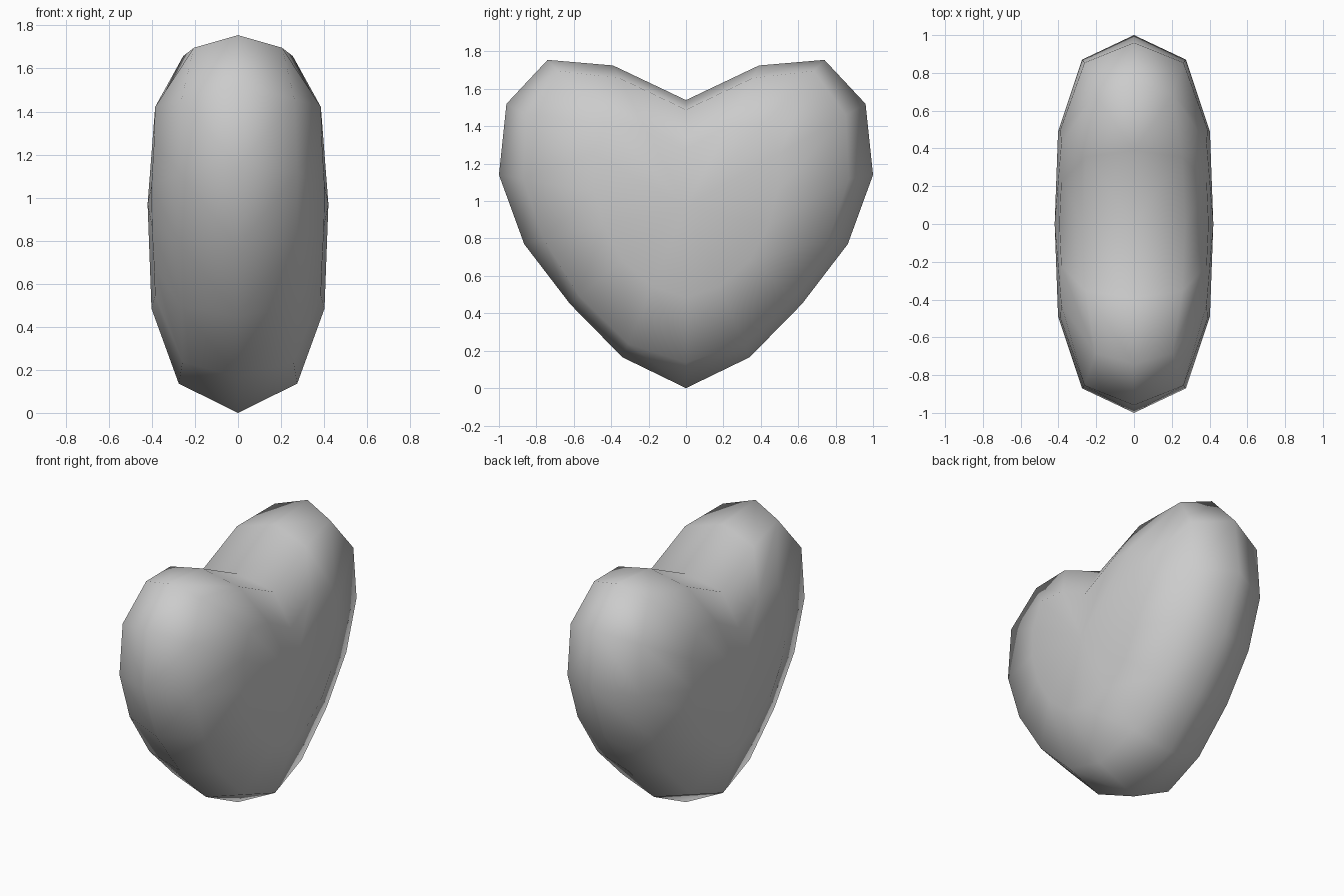
import bpy, bmesh

if "Cube" in bpy.data.objects:
    bpy.data.objects.remove(bpy.data.objects["Cube"])

# Half outline from notch to tip: y, z, then scale and half-thickness of the
# shoulder ring and of the face ring
HALF = [
    (0.00, 1.540, 0.91, 0.270, 0.54, 0.395),
    (0.39, 1.725, 0.91, 0.255, 0.57, 0.385),
    (0.74, 1.755, 0.925, 0.205, 0.575, 0.385),
    (0.96, 1.520, 0.89, 0.262, 0.52, 0.390),
    (1.00, 1.140, 0.87, 0.275, 0.49, 0.402),
    (0.865, 0.77, 0.88, 0.275, 0.51, 0.400),
    (0.62, 0.450, 0.92, 0.262, 0.55, 0.390),
    (0.34, 0.165, 0.91, 0.258, 0.53, 0.385),
    (0.00, 0.000, 0.86, 0.275, 0.50, 0.402),
]
CENTRE_Z = 0.97
POLE_X = 0.42

# Full outline, mirrored across y
outline = HALF + [(-p[0],) + p[1:] for p in HALF[-2:0:-1]]
n = len(outline)
bm = bmesh.new()


def ring(side, si, xi):
    verts = []
    for p in outline:
        s = p[si] if si else 1.0
        x = side * p[xi] if xi else 0.0
        verts.append(bm.verts.new((x, p[0] * s, CENTRE_Z + (p[1] - CENTRE_Z) * s)))
    return verts


# Rim, then shoulder, face and centre on both sides
rim = ring(0, 0, 0)
for side in (1, -1):
    rings = [rim, ring(side, 2, 3), ring(side, 4, 5)]
    pole = bm.verts.new((side * POLE_X, 0, CENTRE_Z))
    for i in range(n):
        j = (i + 1) % n
        for a, b in zip(rings, rings[1:]):
            bm.faces.new((a[i], a[j], b[j], b[i]))
        bm.faces.new((rings[-1][i], rings[-1][j], pole))
bmesh.ops.recalc_face_normals(bm, faces=bm.faces[:])
for f in bm.faces:
    f.smooth = True

mesh = bpy.data.meshes.new("heart")
bm.to_mesh(mesh)
bm.free()
heart = bpy.data.objects.new("heart", mesh)
bpy.context.collection.objects.link(heart)
